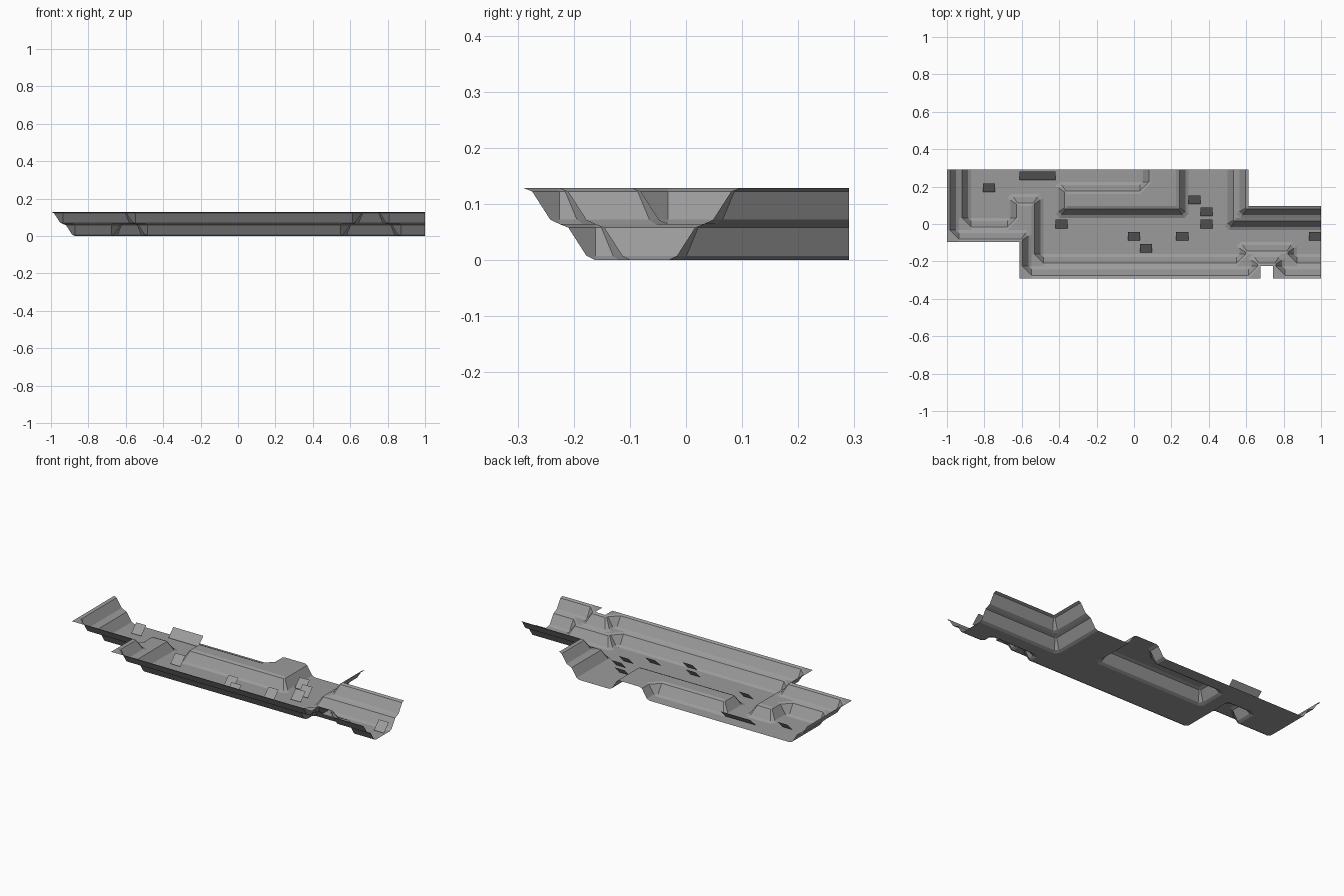
import bpy
import math

if "Cube" in bpy.data.objects:
    bpy.data.objects.remove(bpy.data.objects["Cube"])

NX, NY = 31, 9          # tiles along x and y
T = 2.0 / NX            # tile size
PROFILE = [(0, 0), (0.25, 0.12), (0.75, 0.9), (1, 1)]   # wall step: run, rise

grey = bpy.data.materials.new("mid_grey")
grey.diffuse_color = (0.33, 0.33, 0.33, 1)
grey.use_nodes = True
grey.node_tree.nodes["Principled BSDF"].inputs["Base Color"].default_value = grey.diffuse_color


def make_object(name, verts, faces):
    me = bpy.data.meshes.new(name)
    me.from_pydata(verts, [], faces)
    me.materials.append(grey)
    ob = bpy.data.objects.new(name, me)
    bpy.context.collection.objects.link(ob)
    return ob


# Floor plan in tile corners
def is_floor(i, j):
    left = 2 <= i <= 5 and j >= 5                 # left bay
    back_left = 2 <= i <= 8 and j >= 7            # passage behind the left spur
    main = 8 <= i <= 23 and j >= 2                # main hall
    right = 23 <= i and 2 <= j <= 4               # right corridor
    spur = 25 <= i <= 28 and j < 3                # front spur
    return (left or back_left or main or right) and not spur and not is_island(i, j)


def is_island(i, j):
    return (10 <= i <= 19 and 6 <= j <= 7) or (17 <= i <= 19 and j >= 6)


floor_nodes = [(i, j) for i in range(NX + 1) for j in range(NY + 1) if is_floor(i, j)]


def level(i, j):
    if is_island(i, j):
        return 1
    return min(2, min(max(abs(i - a), abs(j - b)) for a, b in floor_nodes))


LEVEL = {(i, j): level(i, j) for i in range(NX + 1) for j in range(NY + 1)}

verts, faces, lookup = [], [], {}


def vert(x, y, z):
    key = (round(x, 4), round(y, 4), round(z, 4))
    if key not in lookup:
        lookup[key] = len(verts)
        verts.append(((x - NX / 2) * T, (y - NY / 2) * T, z * T))
    return lookup[key]


def face(points):
    ids = []
    for p in points:
        k = vert(*p)
        if k not in ids:
            ids.append(k)
    if len(ids) < 3:
        return
    # keep every face pointing up
    area = sum(verts[a][0] * verts[b][1] - verts[b][0] * verts[a][1]
               for a, b in zip(ids, ids[1:] + ids[:1]))
    faces.append(ids if area > 0 else ids[::-1])


def slope_tile(i, j, base, axis, rising):
    for (t0, h0), (t1, h1) in zip(PROFILE, PROFILE[1:]):
        a, b = (t0, t1) if rising else (1 - t0, 1 - t1)
        q = [(a, 0, h0), (b, 0, h1), (b, 1, h1), (a, 1, h0)]
        if axis == 1:
            q = [(v, u, h) for u, v, h in q]
        face([(i + u, j + v, base + h) for u, v, h in q])


def corner_tile(i, j, base, ci, cj, odd_high):
    # ci, cj: the tile corner whose level differs from the other three
    c = 0.35 if odd_high else 1.0

    def place(u, v, h):
        return (i + (u if ci else 1 - u), j + (v if cj else 1 - v),
                base + (h if odd_high else 1 - h))

    prof = PROFILE if odd_high else [(1 - t, 1 - h) for t, h in reversed(PROFILE)]
    rings = []
    for t, h in prof:
        m = t + c * (1 - t)
        rings.append([place(t, 1, h), place(t, m, h), place(m, t, h), place(1, t, h)])
    face([place(0, 0, 0), rings[0][2], rings[0][1]])
    for r0, r1 in zip(rings, rings[1:]):
        for k in range(3):
            face([r0[k], r0[k + 1], r1[k + 1], r1[k]])


# Ground sheet: flat, slope and corner tiles
CORNERS = [(0, 0), (1, 0), (0, 1), (1, 1)]
for i in range(NX):
    for j in range(NY):
        h = {c: LEVEL[i + c[0], j + c[1]] for c in CORNERS}
        lo = min(h.values())
        high = [c for c in CORNERS if h[c] > lo]
        if lo == 2:
            continue
        if not high:
            face([(i, j, lo), (i + 1, j, lo), (i + 1, j + 1, lo), (i, j + 1, lo)])
        elif len(high) == 2:
            axis = 0 if high[0][0] == high[1][0] else 1
            slope_tile(i, j, lo, axis, high[0][axis] == 1)
        elif len(high) == 1:
            corner_tile(i, j, lo, *high[0], True)
        else:
            low = [c for c in CORNERS if c not in high][0]
            corner_tile(i, j, lo, *low, False)

make_object("trench_ground", verts, faces)

# Tilted panels hovering over the floor: tile column, tile row, width in tiles
PANELS = [(3.5, 7.5, 1), (7.5, 8.5, 3), (20.5, 6.5, 1), (21.5, 5.5, 1), (21.5, 4.5, 1),
          (9.5, 4.5, 1), (15.5, 3.5, 1), (19.5, 3.5, 1), (16.5, 2.5, 1), (30.5, 3.5, 1)]
d = 0.5 * math.sin(math.radians(45)) * T
for n, (px, py, w) in enumerate(PANELS):
    x, y, z, s = (px - NX / 2) * T, (py - NY / 2) * T, T / 2, w * T / 2
    make_object(f"tilted_panel_{n + 1}",
                [(x - s, y - d, z - d), (x + s, y - d, z - d),
                 (x + s, y + d, z + d), (x - s, y + d, z + d)], [(0, 1, 2, 3)])
